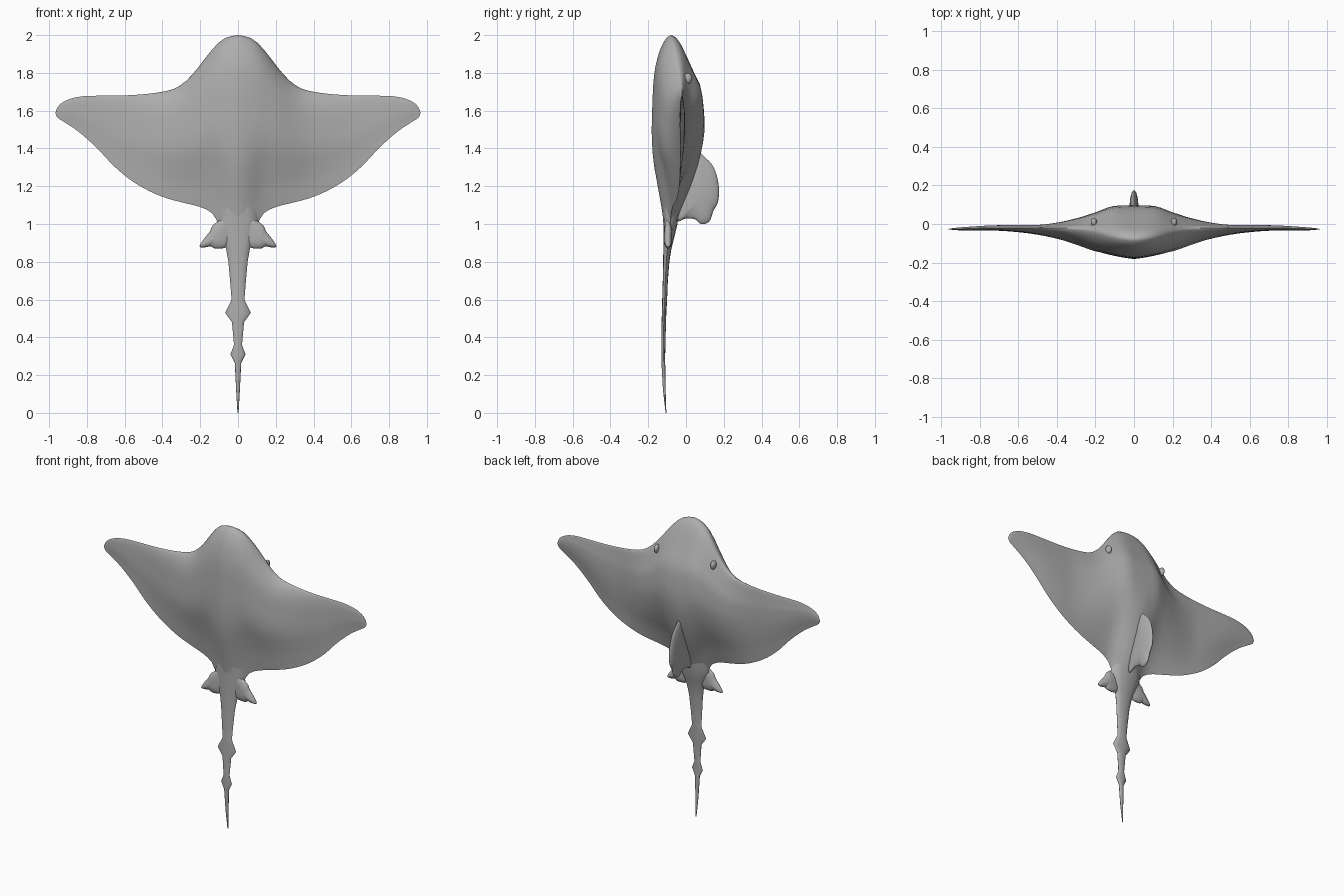
import bpy, bmesh, math
from mathutils import Vector

if "Cube" in bpy.data.objects:
    bpy.data.objects.remove(bpy.data.objects["Cube"])

skin = bpy.data.materials.new("grey_skin")
skin.diffuse_color = (0.42, 0.42, 0.42, 1)
skin.use_nodes = True
skin.node_tree.nodes["Principled BSDF"].inputs["Base Color"].default_value = skin.diffuse_color


def curve(pts):
    """Monotone cubic through (x, value) points."""
    n = len(pts)
    d = [(pts[i + 1][1] - pts[i][1]) / (pts[i + 1][0] - pts[i][0]) for i in range(n - 1)]
    m = [d[0]] + [2 * a * b / (a + b) if a * b > 0 else 0 for a, b in zip(d, d[1:])] + [d[-1]]

    def f(x):
        i = 0
        while i < n - 2 and x > pts[i + 1][0]:
            i += 1
        h = pts[i + 1][0] - pts[i][0]
        t = min(max((x - pts[i][0]) / h, 0), 1)
        return (pts[i][1] * (2 * t**3 - 3 * t * t + 1) + m[i] * h * (t**3 - 2 * t * t + t)
                + pts[i + 1][1] * (3 * t * t - 2 * t**3) + m[i + 1] * h * (t**3 - t * t))
    return f


def finish(name, bm, angle=50):
    bmesh.ops.remove_doubles(bm, verts=bm.verts, dist=0.0002)
    bmesh.ops.recalc_face_normals(bm, faces=bm.faces)
    me = bpy.data.meshes.new(name)
    bm.to_mesh(me)
    bm.free()
    me.materials.append(skin)
    ob = bpy.data.objects.new(name, me)
    bpy.context.collection.objects.link(ob)
    bpy.ops.object.select_all(action='DESELECT')
    ob.select_set(True)
    bpy.context.view_layer.objects.active = ob
    bpy.ops.object.shade_smooth_by_angle(angle=math.radians(angle))
    return ob


def loft(bm, rings, closed=True):
    vs = [[bm.verts.new(p) for p in r] for r in rings]
    n = len(vs[0])
    for a, b in zip(vs, vs[1:]):
        for i in range(n if closed else n - 1):
            j = (i + 1) % n
            bm.faces.new((a[i], a[j], b[j], b[i]))
    return vs


# Body and wings: outline and thickness across the span
lead = curve([(0, 2), (.05, 1.992), (.1, 1.962), (.15, 1.908), (.2, 1.842), (.25, 1.782),
              (.3, 1.737), (.35, 1.712), (.4, 1.7), (.5, 1.687), (.6, 1.681), (.8, 1.678),
              (.87, 1.668), (.93, 1.643), (.957, 1.615), (.967, 1.588)])
trail = curve([(0, .86), (.05, .9), (.1, 1.0), (.14, 1.06), (.2, 1.09), (.3, 1.115),
               (.38, 1.137), (.45, 1.165), (.55, 1.22), (.65, 1.3), (.75, 1.405),
               (.85, 1.493), (.92, 1.54), (.957, 1.565), (.967, 1.586)])
lead_y = curve([(0, -.08), (.1, -.068), (.2, -.04), (.3, -.025), (.4, -.02), (.7, -.02), (.967, -.028)])
trail_y = curve([(0, -.1), (.05, -.095), (.1, -.085), (.2, -.07), (.4, -.045), (.6, -.032), (.967, -.028)])
belly = curve([(0, .093), (.1, .09), (.2, .088), (.25, .08), (.3, .068), (.4, .045),
               (.5, .028), (.6, .017), (.7, .01), (.9, .006), (.967, 0)])
back = curve([(0, .187), (.1, .17), (.2, .113), (.3, .067), (.4, .037), (.5, .022),
              (.7, .018), (.85, .012), (.95, .005), (.967, 0)])
belly_t = curve([(0, 0), (.006, .16), (.026, .36), (.087, .68), (.174, .9), (.26, .97),
                 (.435, 1), (.565, .9), (.7, .6), (.83, .3), (1, 0)])
back_t = curve([(0, 0), (.006, .1), (.026, .22), (.087, .42), (.174, .67), (.26, .9),
                (.435, 1), (.565, .89), (.7, .65), (.83, .33), (1, 0)])

STATIONS, CHORD = 44, 28


def section(x):
    a = abs(x)
    ring = []
    for side in (0, 1):
        for k in range(CHORD):
            u = k / CHORD if side == 0 else 1 - k / CHORD
            t = (1 - math.cos(math.pi * u)) / 2
            y = lead_y(a) + (trail_y(a) - lead_y(a)) * t
            y += back(a) * back_t(t) if side else -belly(a) * belly_t(t)
            ring.append((x, y, lead(a) + (trail(a) - lead(a)) * t))
    return ring


bm = bmesh.new()
loft(bm, [section(.967 * math.sin(math.pi / 2 * i / STATIONS)) for i in range(-STATIONS, STATIONS + 1)])
bmesh.ops.dissolve_degenerate(bm, dist=0.0002, edges=bm.edges)
finish("body_and_wings", bm)

# Tail with two pairs of flat spines: height, half width, front y, back y
tail = [(1.1, .1, -.125, -.035), (1.0, .112, -.12, -.045), (.93, .085, -.12, -.062),
        (.87, .063, -.12, -.077), (.8, .051, -.121, -.088), (.7, .042, -.123, -.096),
        (.6, .034, -.126, -.1), (.53, .068, -.128, -.104), (.48, .032, -.129, -.106),
        (.36, .021, -.131, -.109), (.31, .04, -.131, -.11), (.265, .017, -.13, -.11),
        (.12, .01, -.122, -.108), (0, .003, -.108, -.104)]
bm = bmesh.new()
rings = []
for z, w, yf, yb in tail:
    rings.append([(w * math.cos(s * math.pi / 6), (yf + yb) / 2 + (yb - yf) / 2 * math.sin(s * math.pi / 6), z)
                  for s in range(12)])
vs = loft(bm, rings)
bm.faces.new(vs[0])
bm.faces.new(vs[-1])
finish("tail", bm, 60)


def lens_fin(name, outline, half, place, steps=4):
    """Rounded outline swelling from a thin rim to a thick middle."""
    n, pts = len(outline), []
    for i in range(n):
        p0, p1, p2, p3 = (Vector(outline[(i + k) % n]) for k in (-1, 0, 1, 2))
        for s in range(steps):
            t = s / steps
            pts.append(.5 * (2 * p1 + (p2 - p0) * t + (2 * p0 - 5 * p1 + 4 * p2 - p3) * t * t
                             + (3 * p1 - p0 - 3 * p2 + p3) * t**3))
    c = sum(pts, Vector((0, 0))) / len(pts)
    bm = bmesh.new()
    rings = []
    for a in range(-6, 7):
        ang = a / 6 * math.pi / 2
        r = max(math.cos(ang), .001)
        rings.append([place(*(c + (p - c) * r), half * math.sin(ang)) for p in pts])
    loft(bm, rings)
    finish(name, bm, 60)


# Pelvic fins beside the tail root
pelvic = [(.04, 1.04), (.125, 1.0), (.15, .96), (.185, .915), (.203, .88),
          (.17, .877), (.145, .882), (.12, .87), (.06, .878), (.03, .93)]
for name, s in (("left_pelvic_fin", -1), ("right_pelvic_fin", 1)):
    lens_fin(name, pelvic, .022, lambda x, z, d, s=s: (s * x, -.095 + d, z))

# Dorsal fin on the back
dorsal = [(.06, 1.375), (.11, 1.345), (.146, 1.3), (.167, 1.24), (.175, 1.17), (.167, 1.11),
          (.145, 1.07), (.128, 1.02), (.1, 1.0), (.073, 1.003), (.05, 1.024), (0, 1.03),
          (-.05, 1.02), (-.04, 1.15), (.01, 1.27)]
lens_fin("dorsal_fin", dorsal, .023, lambda y, z, d: (d, y, z))

# Eyes on the sides of the head
for name, s in (("left_eye", -1), ("right_eye", 1)):
    bm = bmesh.new()
    bmesh.ops.create_uvsphere(bm, u_segments=16, v_segments=10, radius=1)
    for v in bm.verts:
        v.co = Vector((s * .208 + v.co.x * .016, .008 + v.co.y * .024, 1.77 + v.co.z * .028))
    finish(name, bm)
